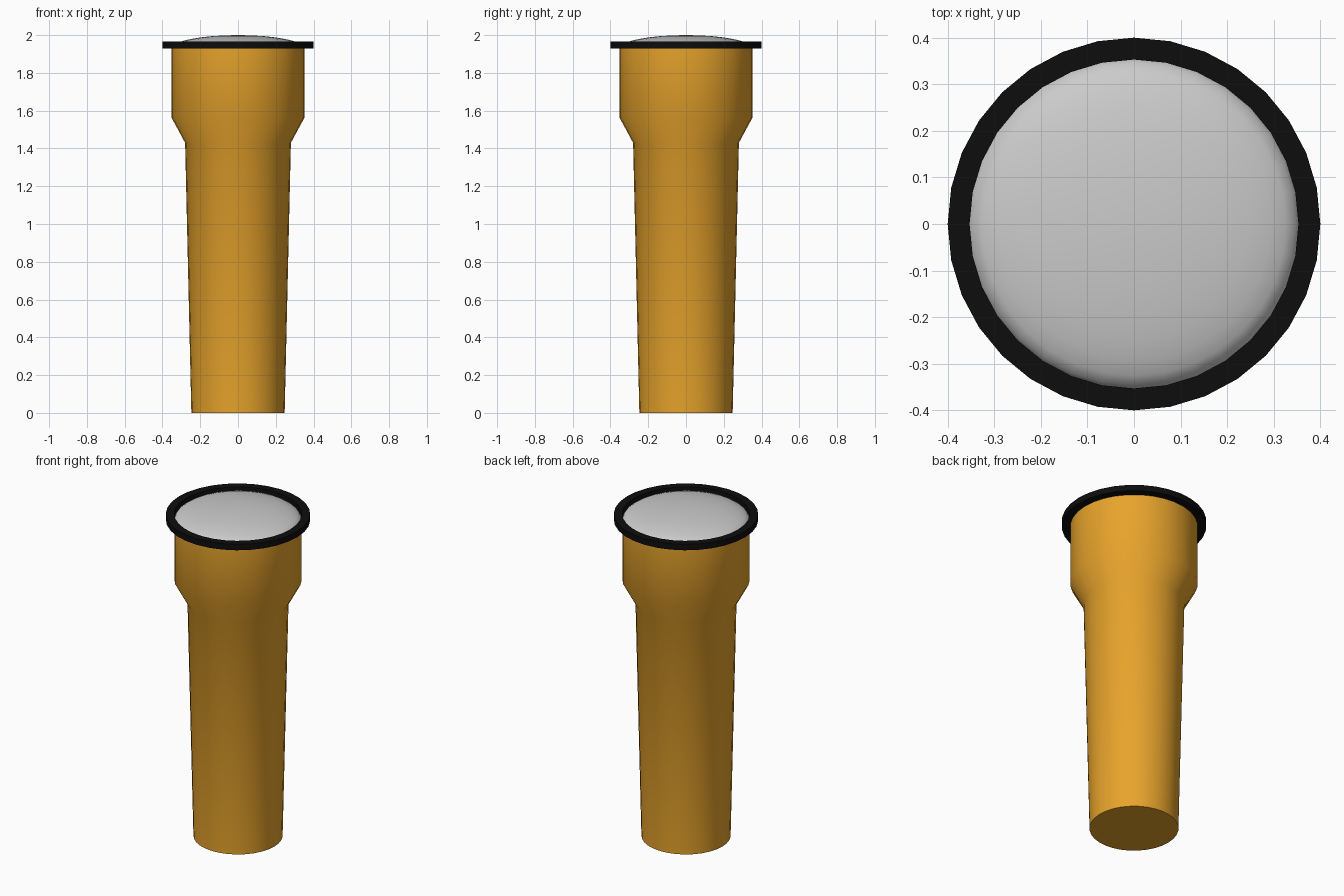
import bpy, bmesh, math

if "Cube" in bpy.data.objects:
    bpy.data.objects.remove(bpy.data.objects["Cube"])

SEGMENTS = 32


def material(name, color):
    mat = bpy.data.materials.new(name)
    mat.diffuse_color = (*color, 1)
    mat.use_nodes = True
    mat.node_tree.nodes["Principled BSDF"].inputs["Base Color"].default_value = mat.diffuse_color
    return mat


def lathe(name, profile, mat=None, closed=False):
    """Revolve an (r, z) profile around the z axis."""
    bm = bmesh.new()
    verts = [bm.verts.new((r, 0, z)) for r, z in profile]
    pairs = list(zip(verts, verts[1:]))
    if closed:
        pairs.append((verts[-1], verts[0]))
    edges = [bm.edges.new(p) for p in pairs]
    bmesh.ops.spin(bm, geom=verts + edges, cent=(0, 0, 0), axis=(0, 0, 1),
                   angle=math.tau, steps=SEGMENTS, use_merge=False)
    bmesh.ops.remove_doubles(bm, verts=bm.verts, dist=1e-5)
    bmesh.ops.recalc_face_normals(bm, faces=bm.faces)
    mesh = bpy.data.meshes.new(name)
    bm.to_mesh(mesh)
    bm.free()
    obj = bpy.data.objects.new(name, mesh)
    bpy.context.collection.objects.link(obj)
    if mat:
        mesh.materials.append(mat)
    bpy.ops.object.select_all(action='DESELECT')
    obj.select_set(True)
    bpy.context.view_layer.objects.active = obj
    bpy.ops.object.shade_smooth_by_angle(angle=math.radians(35))
    return obj


orange = material("orange_plastic", (0.8, 0.37, 0.025))
black = material("black_rubber", (0.004, 0.004, 0.004))

# Tapered handle flaring into the head, closed at both ends
lathe("body", [(0, 0), (0.247, 0), (0.28, 1.43), (0.353, 1.565),
               (0.353, 1.93), (0, 1.93)], orange)

# Flat rim around the lens
lathe("rim", [(0.353, 1.93), (0.40, 1.93), (0.40, 1.966), (0.353, 1.966)],
      black, closed=True)

# Shallow domed lens
dome = [(0.353 * math.cos(a), 1.93 + 0.07 * math.sin(a))
        for a in (math.radians(90 * i / 8) for i in range(8))]
lathe("lens", dome + [(0, 2.0)])
